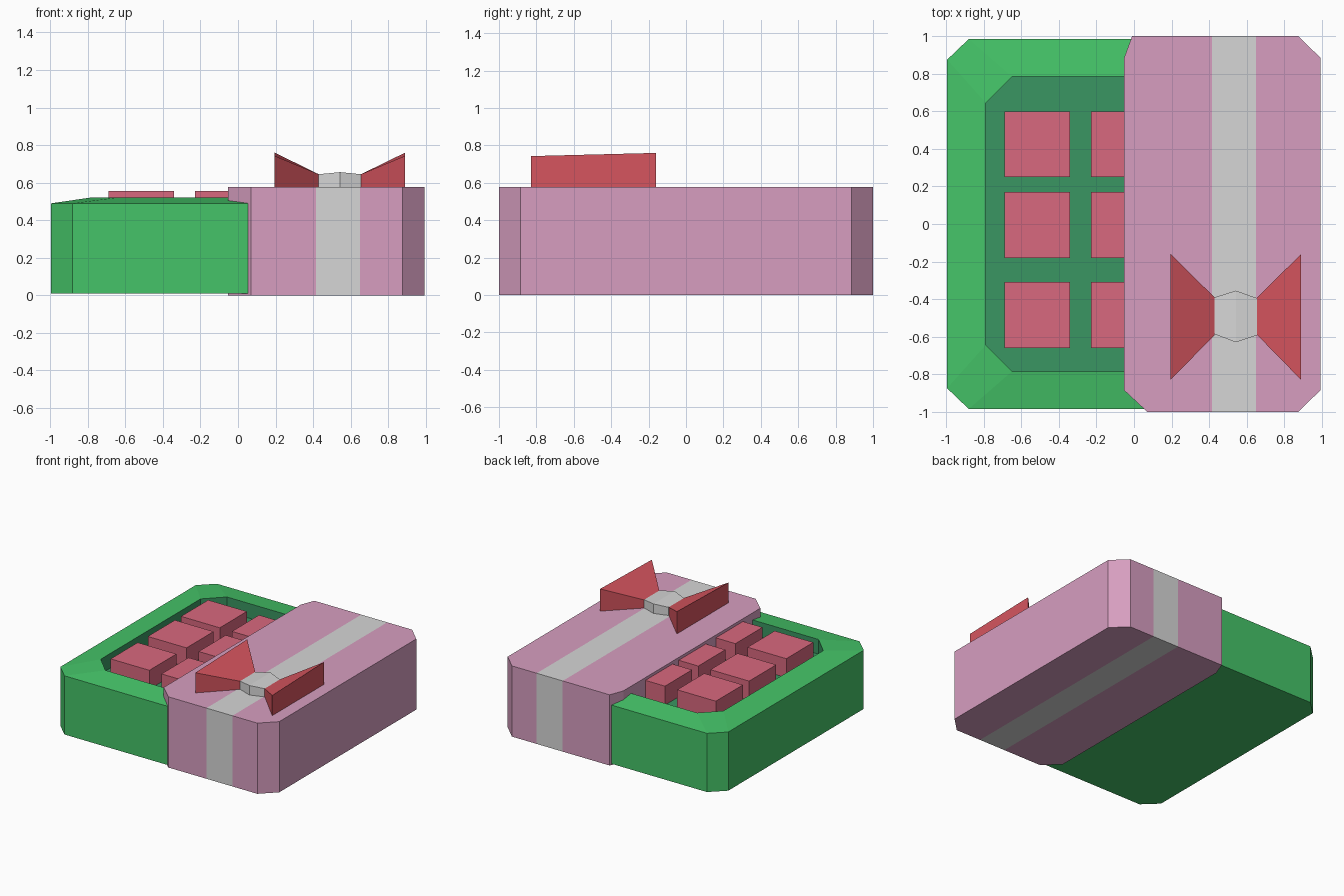
import bpy, bmesh

if "Cube" in bpy.data.objects:
    bpy.data.objects.remove(bpy.data.objects["Cube"])

def material(name, rgb):
    lin = [((c / 255 + 0.055) / 1.055) ** 2.4 for c in rgb]
    m = bpy.data.materials.new(name)
    m.diffuse_color = (*lin, 1)
    m.use_nodes = True
    m.node_tree.nodes["Principled BSDF"].inputs["Base Color"].default_value = m.diffuse_color
    return m

PINK = material("pink", (215, 158, 192))
GREY = material("ribbon grey", (214, 214, 214))
GREEN = material("green", (69, 196, 104))
LINING = material("dark green", (58, 150, 98))
SWEET = material("rose", (216, 104, 126))
RED = material("red", (214, 85, 95))

def loft(name, rings, mats, rule=None, cuts=()):
    """Skin a stack of equal-count point rings, cap both ends."""
    bm = bmesh.new()
    loops = [[bm.verts.new(p) for p in r] for r in rings]
    n = len(loops[0])
    for k, (a, b) in enumerate(zip(loops, loops[1:])):
        for i in range(n):
            j = (i + 1) % n
            f = bm.faces.new((a[i], a[j], b[j], b[i]))
            f.material_index = rule(k) if rule else 0
    bm.faces.new(loops[0][::-1])
    top = bm.faces.new(loops[-1])
    top.material_index = rule(len(rings) - 1) if rule else 0
    bmesh.ops.recalc_face_normals(bm, faces=bm.faces)
    # flush coloured band between two x cuts
    for x in cuts:
        bmesh.ops.bisect_plane(bm, geom=bm.verts[:] + bm.edges[:] + bm.faces[:],
                               plane_co=(x, 0, 0), plane_no=(1, 0, 0))
    if cuts:
        for f in bm.faces:
            f.material_index = int(cuts[0] < f.calc_center_median().x < cuts[1])
    me = bpy.data.meshes.new(name)
    bm.to_mesh(me)
    bm.free()
    for m in mats:
        me.materials.append(m)
    ob = bpy.data.objects.new(name, me)
    bpy.context.collection.objects.link(ob)
    return ob

def at(outline, z):
    return [(x, y, z) for x, y in outline]

# open tray, sliding into the sleeve
outer = [(0.2, -0.985), (0.2, 0.985), (-0.88, 0.985), (-0.995, 0.875),
         (-0.995, -0.875), (-0.88, -0.985)]
inner = [(0.15, -0.785), (0.15, 0.785), (-0.65, 0.785), (-0.79, 0.645),
         (-0.79, -0.645), (-0.65, -0.785)]
loft("tray", [at(outer, 0.01), at(outer, 0.49), at(inner, 0.52), at(inner, 0.40)],
     [GREEN, LINING], rule=lambda k: int(k >= 2))

# sweets in the tray
for x in (-0.69, -0.23):
    for y in (-0.66, -0.18, 0.25):
        sq = [(x, y), (x + 0.35, y), (x + 0.35, y + 0.35), (x, y + 0.35)]
        loft("sweet", [at(sq, 0.39), at(sq, 0.555)], [SWEET])

# sleeve with flush ribbon band
sleeve = [(0.07, -1), (0.875, -1), (0.993, -0.885), (0.993, 0.885),
          (0.875, 1), (-0.01, 1), (-0.053, 0.885), (-0.053, -0.885)]
loft("sleeve", [at(sleeve, 0), at(sleeve, 0.578)], [PINK, GREY], cuts=(0.415, 0.65))

# bow knot
knot = [(0.43, -0.585), (0.545, -0.63), (0.655, -0.59),
        (0.655, -0.395), (0.545, -0.355), (0.43, -0.39)]
def knot_cut(x, y0, y1, z):
    return [(x, y0, 0.57), (x, y1, 0.57), (x, y1, z), (x, y0, z)]
loft("bow_knot", [knot_cut(0.43, -0.587, -0.39, 0.645),
                  knot_cut(0.543, -0.63, -0.355, 0.656),
                  knot_cut(0.655, -0.592, -0.395, 0.645)], [GREY])

# bow wings flaring outwards
for name, xi, xo in (("bow_wing_left", 0.43, 0.195), ("bow_wing_right", 0.655, 0.89)):
    loft(name, [knot_cut(xi, -0.59, -0.392, 0.645),
                [(xo, -0.83, 0.57), (xo, -0.16, 0.57), (xo, -0.16, 0.76), (xo, -0.83, 0.743)]],
         [RED])
